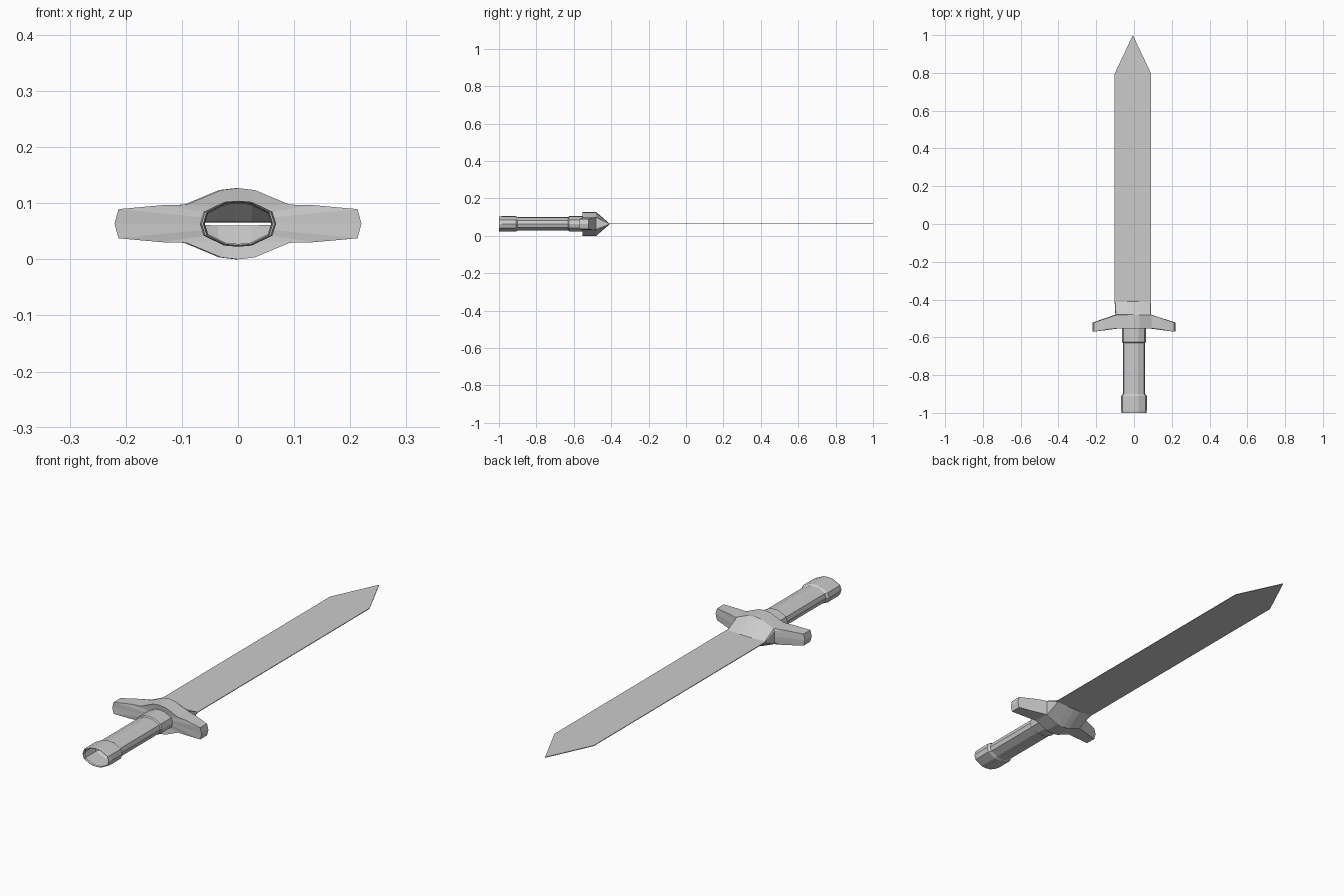
import bpy, bmesh

if "Cube" in bpy.data.objects:
    bpy.data.objects.remove(bpy.data.objects["Cube"])

ZC = 0.0635  # height of the sword's axis


def full_ring(quarter, dx=0.0):
    """Mirror quarter points (x, y, z) into a closed ring around the y axis."""
    q = quarter
    pts = list(q)
    pts += [(-x, y, z) for x, y, z in reversed(q[:-1])]
    pts += [(-x, y, -z) for x, y, z in q[1:]]
    pts += [(x, y, -z) for x, y, z in reversed(q[1:-1])]
    return [(x + dx, y, z + ZC) for x, y, z in pts]


def make_loft(name, rings):
    """Skin a list of equally sized rings into an open tube."""
    bm = bmesh.new()
    loops = [[bm.verts.new(p) for p in r] for r in rings]
    for a, b in zip(loops, loops[1:]):
        n = len(a)
        for i in range(n):
            j = (i + 1) % n
            bm.faces.new((a[i], a[j], b[j], b[i]))
    return finish(name, bm)


def finish(name, bm):
    bmesh.ops.recalc_face_normals(bm, faces=bm.faces[:])
    mesh = bpy.data.meshes.new(name)
    bm.to_mesh(mesh)
    bm.free()
    ob = bpy.data.objects.new(name, mesh)
    bpy.context.collection.objects.link(ob)
    return ob


# Grip: hollow faceted tube with a raised pommel ring and a collar by the guard
SECTION = [(1, 0), (0.9, 0.52), (0.36, 0.95), (0, 1)]


def grip_ring(y, sx, sz):
    return full_ring([(x * sx, y, z * sz) for x, z in SECTION])


make_loft("grip", [grip_ring(*r) for r in [
    (-0.99, 0.060, 0.038), (-1.0, 0.062, 0.039), (-1.0, 0.065, 0.040),
    (-0.985, 0.068, 0.041), (-0.91, 0.068, 0.041), (-0.90, 0.059, 0.036),
    (-0.63, 0.059, 0.036), (-0.625, 0.063, 0.041), (-0.55, 0.063, 0.041)]])

# Guard: hollow cross piece with swept arms, closing to a wedge over the blade
OUTLINE = [(0.22, 0), (0.213, 0.026), (0.135, 0.033), (0.092, 0.034),
           (0.03, 0.060), (0, 0.0635)]
HOLE = [(0.063, 0), (0.06, 0.011), (0.057, 0.021), (0.04, 0.030),
        (0.023, 0.039), (0, 0.041)]
NECK = [(0.095, 0), (0.095, 0.012), (0.095, 0.024), (0.092, 0.034),
        (0.03, 0.060), (0, 0.0635)]
FRONT_Y = [-0.57, -0.57, -0.557, -0.553, -0.553, -0.553]
BACK_Y = [-0.522, -0.522, -0.495, -0.482, -0.482, -0.482]
make_loft("guard", [
    full_ring([(x, -0.55, z) for x, z in HOLE]),
    full_ring([(x, y, z) for (x, z), y in zip(OUTLINE, FRONT_Y)]),
    full_ring([(x, y, z) for (x, z), y in zip(OUTLINE, BACK_Y)]),
    full_ring([(x, -0.48, z) for x, z in NECK], -0.004),
    full_ring([(x, -0.41, z * 0.05) for x, z in NECK], -0.006)])

# Blade: very thin flat slab with a pointed tip
bm = bmesh.new()
PROFILE = [(-0.103, -0.42), (0.091, -0.42), (0.091, 0.795),
           (-0.006, 1.0), (-0.103, 0.795)]
face = bm.faces.new([bm.verts.new((x, y, ZC + 0.001)) for x, y in PROFILE])
ext = bmesh.ops.extrude_face_region(bm, geom=[face])
for v in ext["geom"]:
    if isinstance(v, bmesh.types.BMVert):
        v.co.z += 0.003
finish("blade", bm)
